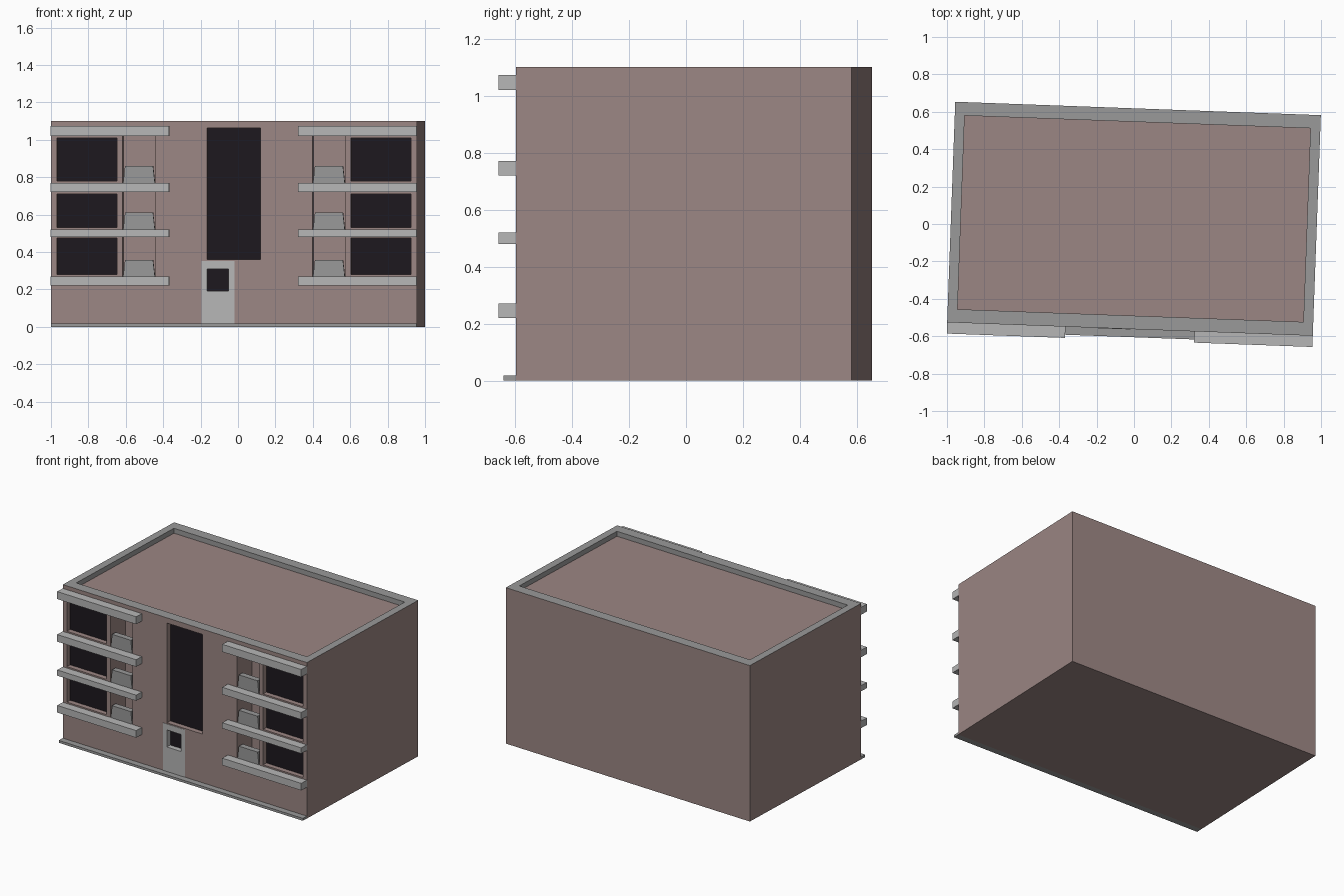
import bpy, bmesh, math
from mathutils import Matrix

if "Cube" in bpy.data.objects:
    bpy.data.objects.remove(bpy.data.objects["Cube"])

# The whole building is modelled square, then turned slightly about z
PLACE = Matrix.Translation((0, 0.028, 0)) @ Matrix.Rotation(math.radians(-2.1), 4, 'Z')
W, D, H = 0.978, 0.59, 1.10      # half width, half depth, height
ROOF = 1.065
NICHE_DEPTH, REVEAL = 0.16, 0.037


def material(name, rgb):
    m = bpy.data.materials.new(name)
    m.diffuse_color = (*rgb, 1)
    m.use_nodes = True
    m.node_tree.nodes["Principled BSDF"].inputs["Base Color"].default_value = m.diffuse_color
    return m


WALL = material("wall_paint", (0.33, 0.24, 0.23))
STONE = material("mid_grey", (0.32, 0.32, 0.32))
PALE = material("pale_grey", (0.47, 0.47, 0.47))
GLASS = material("dark_glass", (0.012, 0.009, 0.013))


def box(name, x, y, z, mat=None, taper=0.0):
    """Box from three ranges; taper narrows the top in x."""
    bm = bmesh.new()
    bmesh.ops.create_cube(bm, size=1)
    for v in bm.verts:
        top = v.co.z > 0
        sx = v.co.x
        v.co = (x[sx > 0], y[v.co.y > 0], z[top])
        if top:
            v.co.x -= math.copysign(taper, sx)
    me = bpy.data.meshes.new(name)
    bm.to_mesh(me)
    bm.free()
    ob = bpy.data.objects.new(name, me)
    bpy.context.collection.objects.link(ob)
    if mat:
        me.materials.append(mat)
    ob.matrix_world = PLACE
    return ob


def carve(target, x, y, z):
    """Cut a box-shaped recess out of the target."""
    cutter = box("cutter", x, y, z)
    cutter.hide_render = True
    mod = target.modifiers.new("recess", 'BOOLEAN')
    mod.operation, mod.solver, mod.object = 'DIFFERENCE', 'EXACT', cutter
    bpy.context.view_layer.objects.active = target
    bpy.ops.object.modifier_apply(modifier=mod.name)
    bpy.data.objects.remove(cutter)


def window(target, name, x, z, front=-D):
    """Recess with a dark pane at its back."""
    carve(target, x, (front - 0.05, -D + REVEAL), z)
    box(name, x, (-D + REVEAL - 0.002, -D + REVEAL + 0.004), z, GLASS)


def side_range(side, a, b):
    return (a, b) if side > 0 else (-b, -a)


# Main block with sunken roof
body = box("building_body", (-W, W), (-D, D), (0, H), WALL)
body.data.materials.append(STONE)
carve(body, (-0.925, 0.925), (-0.518, 0.518), (ROOF, H + 0.1))

# Grey parapet: rim top and inner faces
for p in body.data.polygons:
    low = min(body.data.vertices[i].co.z for i in p.vertices)
    if low > ROOF - 0.001 and not (p.normal.z > 0.9 and low < H - 0.01):
        p.material_index = 1

# Side bays, mirrored left and right
SLABS = [(0.22, 0.27), (0.48, 0.52), (0.72, 0.77), (1.02, 1.073)]
WINDOWS = [(0.28, 0.475), (0.53, 0.71), (0.78, 1.01)]
RAILS = [(0.27, 0.357), (0.52, 0.61), (0.77, 0.86)]
for side, label in ((-1, "left"), (1, "right")):
    nx = side_range(side, 0.419, 0.597)
    carve(body, nx, (-D - 0.1, -D + NICHE_DEPTH), (0.27, 1.02))
    for i, z in enumerate(WINDOWS):
        window(body, f"{label}_window_{i}", side_range(side, 0.627, 0.946), z)
    for i, z in enumerate(SLABS):
        box(f"{label}_ledge_{i}", side_range(side, 0.345, W), (-D - 0.06, -D), z, PALE)
    for i, z in enumerate(RAILS):
        box(f"{label}_railing_{i}", (nx[0] + 0.004, nx[1] - 0.004),
            (-D, -D + 0.04), z, STONE, taper=0.01)

# Tall stair window, door with a small pane, base strip
window(body, "stair_window", (-0.143, 0.143), (0.36, 1.063))
DOOR_X, DOOR_Z = (-0.173, 0.002), (0.017, 0.352)
carve(body, DOOR_X, (-D - 0.1, -D + 0.05), DOOR_Z)
door = box("front_door", DOOR_X, (-D - 0.002, -D + 0.05), DOOR_Z, PALE)
window(door, "door_window", (-0.143, -0.028), (0.19, 0.31))
box("base_strip", (-W, W), (-D - 0.043, -D), (0, 0.017), STONE)
